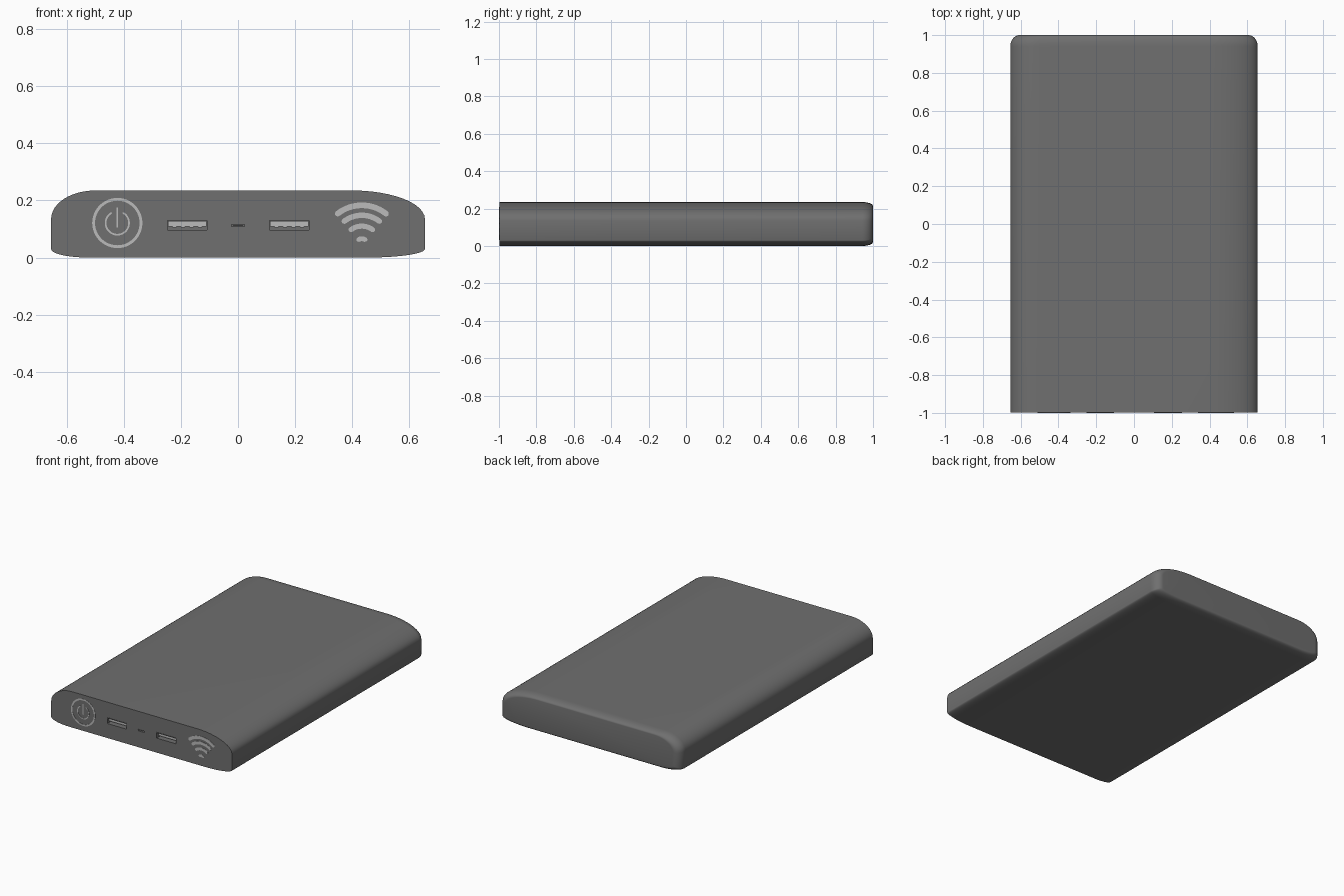
import bpy, bmesh
from math import sin, cos, pi, radians

if "Cube" in bpy.data.objects:
    bpy.data.objects.remove(bpy.data.objects["Cube"])

FRONT = -0.998


def material(name, v):
    m = bpy.data.materials.new(name)
    m.diffuse_color = (v, v, v, 1)
    m.use_nodes = True
    m.node_tree.nodes["Principled BSDF"].inputs["Base Color"].default_value = m.diffuse_color
    return m


DARK = material("dark_grey", 0.16)
LIGHT = material("light_grey", 0.5)


def finish(name, bm, mat, smooth=True):
    bmesh.ops.recalc_face_normals(bm, faces=bm.faces[:])
    me = bpy.data.meshes.new(name)
    bm.to_mesh(me)
    bm.free()
    ob = bpy.data.objects.new(name, me)
    bpy.context.collection.objects.link(ob)
    me.materials.append(mat)
    if smooth:
        bpy.ops.object.select_all(action='DESELECT')
        ob.select_set(True)
        bpy.context.view_layer.objects.active = ob
        bpy.ops.object.shade_smooth_by_angle(angle=radians(35))
    return ob


def add_box(bm, x0, x1, y0, y1, z0, z1):
    vs = bmesh.ops.create_cube(bm, size=1)["verts"]
    for v in vs:
        v.co = ((x0 + x1) / 2 + v.co.x * (x1 - x0),
                (y0 + y1) / 2 + v.co.y * (y1 - y0),
                (z0 + z1) / 2 + v.co.z * (z1 - z0))


def add_band(bm, outer, inner, y0, y1, closed):
    """Solid band between two matching (x, z) paths, from depth y0 to y1."""
    rows = [[bm.verts.new(p) for p in ((a, y0, b), (c, y0, d), (c, y1, d), (a, y1, b))]
            for (a, b), (c, d) in zip(outer, inner)]
    n = len(rows)
    for i in range(n if closed else n - 1):
        r, s = rows[i], rows[(i + 1) % n]
        for k in range(4):
            bm.faces.new((r[k], r[(k + 1) % 4], s[(k + 1) % 4], s[k]))
    if not closed:
        bm.faces.new(rows[0])
        bm.faces.new(rows[-1])


def add_arc(bm, cx, cz, r, w, half=None, mid=90, n=24, y0=-0.9995):
    """Raised arc around angle mid (full ring when half is None), with rounded tips."""
    closed = half is None
    outer, inner = [], []
    if closed:
        angles = [(2 * pi * i / (2 * n), w / 2) for i in range(2 * n)]
    else:
        h, m, tip = radians(half), radians(mid), w / 2 / r
        angles = [(m - h - tip * cos(t), w / 2 * max(sin(t), 0.15))
                  for t in (0, pi / 6, pi / 3)]
        angles += [(m - h + 2 * h * i / n, w / 2) for i in range(n + 1)]
        angles += [(m + h + tip * cos(t), w / 2 * max(sin(t), 0.15))
                   for t in (pi / 3, pi / 6, 0)]
    for a, hw in angles:
        outer.append((cx + (r + hw) * cos(a), cz + (r + hw) * sin(a)))
        inner.append((cx + (r - hw) * cos(a), cz + (r - hw) * sin(a)))
    add_band(bm, outer, inner, y0, FRONT + 0.003, closed)


# Body: asymmetric rounded cross-section lofted to a softened back end
profile = []
for cx, cz, rx, rz, start in ((0.40, 0.135, 0.255, 0.10, 0),
                              (-0.50, 0.135, 0.155, 0.10, 90),
                              (-0.525, 0.03, 0.13, 0.03, 180),
                              (0.455, 0.03, 0.20, 0.03, 270)):
    for i in range(13):
        a = radians(start + 90 * i / 12)
        profile.append((cx + rx * cos(a), cz + rz * sin(a)))

sections = [(FRONT, 0, 0)]
for i in range(11):
    t = pi / 2 * i / 10
    sections.append((0.94 + 0.06 * sin(t), 0.05 * (1 - cos(t)), 0.022 * (1 - cos(t))))

bm = bmesh.new()
loops = []
for y, dx, dz in sections:
    sx, sz = 1 - dx / 0.655, 1 - dz / 0.1175
    loops.append([bm.verts.new((x * sx, y, 0.1175 + (z - 0.1175) * sz)) for x, z in profile])
n = len(profile)
for a, b in zip(loops, loops[1:]):
    for i in range(n):
        bm.faces.new((a[i], a[(i + 1) % n], b[(i + 1) % n], b[i]))
bm.faces.new(loops[0])
bm.faces.new(loops[-1])
body = finish("body", bm, DARK)

# Port openings: name, centre x, centre z, half width, half height, depth, rim
PORTS = (("left_usb_port", -0.178, 0.113, 0.073, 0.021, 0.12, 0.004),
         ("right_usb_port", 0.180, 0.113, 0.073, 0.021, 0.12, 0.004),
         ("charging_port", 0.0, 0.112, 0.024, 0.0055, 0.06, 0.0015))

bm = bmesh.new()
for _, x, z, w, h, d, r in PORTS:
    add_box(bm, x - w + r / 2, x + w - r / 2, -1.1, FRONT + d, z - h + r / 2, z + h - r / 2)
cutter = finish("port_cutter", bm, DARK, smooth=False)
cutter.hide_render = True
cutter.hide_set(True)
mod = body.modifiers.new("ports", 'BOOLEAN')
mod.operation = 'DIFFERENCE'
mod.solver = 'EXACT'
mod.object = cutter


def rect(x, z, w, h):
    return [(x - w, z - h), (x + w, z - h), (x + w, z + h), (x - w, z + h)]


for name, x, z, w, h, d, r in PORTS:
    # Metal rim lining each opening
    bm = bmesh.new()
    y0 = -1.0 if w > 0.05 else -0.999
    add_band(bm, rect(x, z, w, h), rect(x, z, w - r, h - r), y0, FRONT + d * 0.95, True)
    finish(name + "_rim", bm, DARK, smooth=False)
    # Tongue inside, with contact strips under the large ones
    bm = bmesh.new()
    if w > 0.05:
        add_box(bm, x - w + 0.006, x + w - 0.006, -0.985, FRONT + d, z - 0.005, z + 0.015)
        for i in range(4):
            cx = x + (i - 1.5) * 0.03
            add_box(bm, cx - 0.007, cx + 0.007, -0.98, FRONT + d, z - 0.008, z - 0.004)
    else:
        add_box(bm, x - w * 0.7, x + w * 0.7, -0.99, FRONT + d, z - 0.0015, z + 0.0015)
    finish(name + "_tongue", bm, LIGHT, smooth=False)

# Power button: outer ring, open inner ring and upright bar
bm = bmesh.new()
add_arc(bm, -0.423, 0.121, 0.083, 0.010)
add_arc(bm, -0.423, 0.121, 0.041, 0.006, half=148, mid=270, n=36)
add_box(bm, -0.426, -0.420, -0.9995, FRONT + 0.003, 0.106, 0.176)
finish("power_button", bm, LIGHT)

# Wireless symbol: stacked arcs
bm = bmesh.new()
for r, w, half in ((0.137, 0.020, 38), (0.102, 0.019, 37), (0.064, 0.018, 36), (0.020, 0.017, 32)):
    add_arc(bm, 0.434, 0.046, r, w, half)
finish("wireless_symbol", bm, LIGHT)
